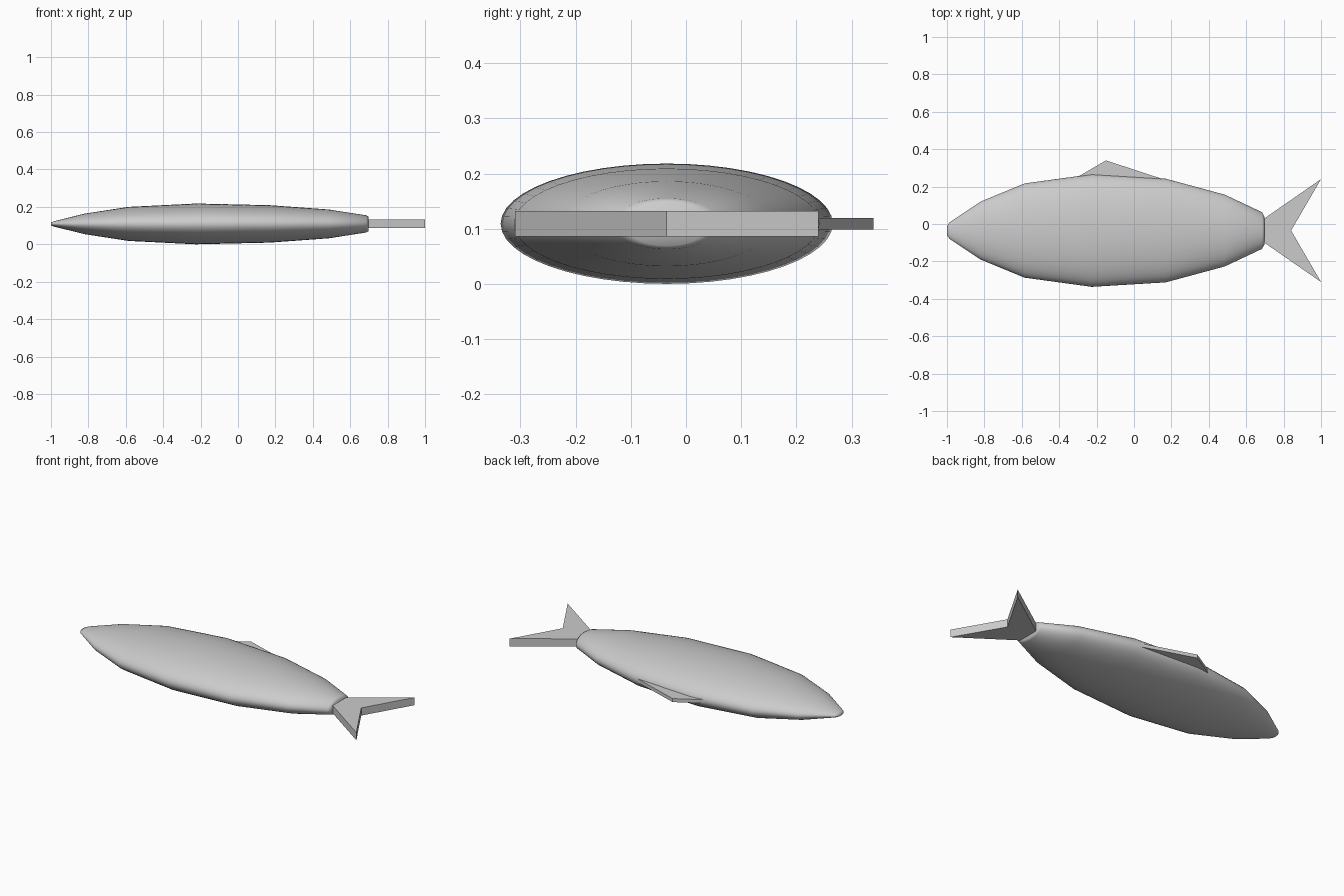
import bpy, bmesh, math

cube = bpy.data.objects.get("Cube")
if cube:
    bpy.data.objects.remove(cube, do_unlink=True)

grey = bpy.data.materials.new("pale grey")
grey.use_nodes = True
COLOUR = (0.6, 0.6, 0.6, 1)
grey.diffuse_color = COLOUR
grey.node_tree.nodes["Principled BSDF"].inputs["Base Color"].default_value = COLOUR

CY, CZ = -0.035, 0.109   # body axis
SIDES = 48


def finish(name, bm):
    bmesh.ops.recalc_face_normals(bm, faces=bm.faces)
    mesh = bpy.data.meshes.new(name)
    bm.to_mesh(mesh)
    bm.free()
    mesh.materials.append(grey)
    obj = bpy.data.objects.new(name, mesh)
    bpy.context.collection.objects.link(obj)
    return obj


def loft(name, stations):
    """Join elliptical rings (x, half width, half thickness) and cap both ends."""
    bm = bmesh.new()
    rings = []
    for x, w, t in stations:
        angles = [math.tau * i / SIDES for i in range(SIDES)]
        rings.append([bm.verts.new((x, CY + w * math.cos(a), CZ + t * math.sin(a)))
                      for a in angles])
    for a, b in zip(rings, rings[1:]):
        for i in range(SIDES):
            j = (i + 1) % SIDES
            bm.faces.new((a[i], a[j], b[j], b[i]))
    bm.faces.new(rings[0])
    bm.faces.new(rings[-1])
    for f in bm.faces:
        f.smooth = True
    return finish(name, bm)


def plate(name, outline, thickness):
    """Flat fin: an outline in x, y given a thickness about the body axis."""
    bm = bmesh.new()
    low = [bm.verts.new((x, y, CZ - thickness / 2)) for x, y in outline]
    face = bm.faces.new(low)
    moved = bmesh.ops.extrude_face_region(bm, geom=[face])["geom"]
    top = [v for v in moved if isinstance(v, bmesh.types.BMVert)]
    bmesh.ops.translate(bm, verts=top, vec=(0, 0, thickness))
    return finish(name, bm)


# Body, from nose to the rounded tail root
loft("body", [(-1.0, 0.025, 0.007), (-0.985, 0.045, 0.014), (-0.82, 0.155, 0.055),
              (-0.585, 0.252, 0.091), (-0.225, 0.301, 0.109), (0.17, 0.277, 0.1),
              (0.485, 0.192, 0.077), (0.685, 0.098, 0.046), (0.697, 0.075, 0.04)])

# Forked tail, mirrored about the body axis
upper = [(0.69, 0.06), (1.0, 0.275)]
lower = [(x, -y) for x, y in reversed(upper)]
plate("tail_fin", [(x, CY + y) for x, y in upper + [(0.84, 0)] + lower], 0.046)

# Back fin
plate("dorsal_fin", [(-0.33, 0.235), (-0.15, 0.34), (0.17, 0.235)], 0.021)
